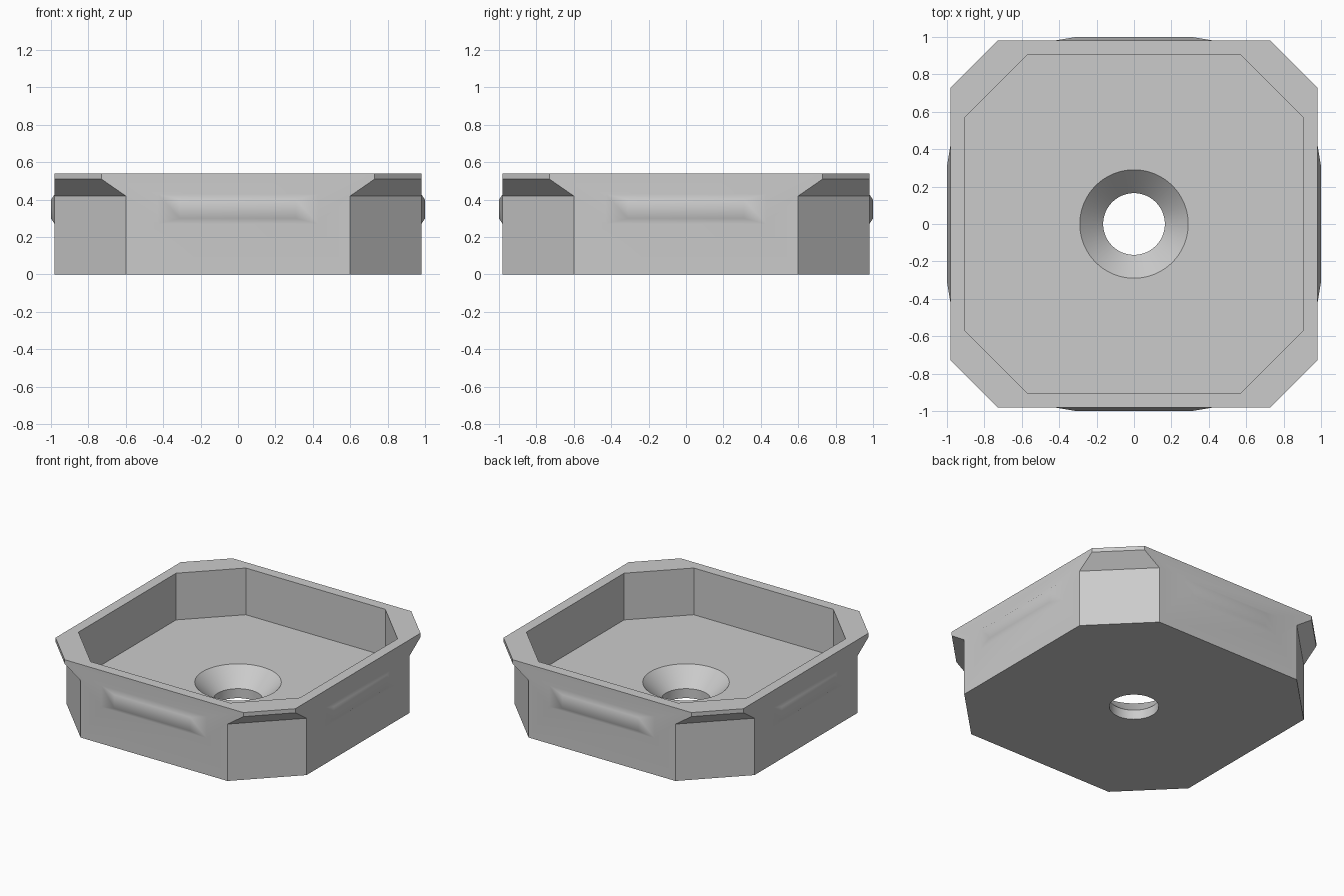
import bpy, bmesh, math
from mathutils import Matrix

if "Cube" in bpy.data.objects:
    bpy.data.objects.remove(bpy.data.objects["Cube"])

W, H, FLOOR, SINK = 0.98, 0.54, 0.195, 0.07   # wall offset, height, pocket floor, countersink bottom
bm = bmesh.new()


def octagon(half, cut, z):
    """Square with cut corners, as a ring of vertices."""
    pts = [(cut, -half), (half, -cut), (half, cut), (cut, half),
           (-cut, half), (-half, cut), (-half, -cut), (-cut, -half)]
    return [bm.verts.new((x, y, z)) for x, y in pts]


def circle(r, z, n=64):
    return [bm.verts.new((r * math.cos(2 * math.pi * i / n), r * math.sin(2 * math.pi * i / n), z))
            for i in range(n)]


def skin(a, b, step=1):
    """Quads between two rings; step 2 fills only the corner sides."""
    for i in range(0, len(a), step):
        j = (i + 1) % len(a)
        bm.faces.new((a[i], a[j], b[j], b[i]))


def loop_edges(ring):
    out = []
    for i, v in enumerate(ring):
        w = ring[(i + 1) % len(ring)]
        out.append(bm.edges.get((v, w)) or bm.edges.new((v, w)))
    return out


# Flared corners
rings = [octagon(W, c, z) for c, z in ((0.60, 0), (0.60, 0.42), (0.73, 0.51), (0.73, H))]
for lower, upper in zip(rings, rings[1:]):
    skin(lower, upper, 2)

# Side walls, each with a raised grip bar
base = [(-0.43, 0.27), (0.43, 0.27), (0.43, 0.43), (-0.43, 0.43)]
face = [(-0.31, 0.30), (0.31, 0.30), (0.31, 0.40), (-0.31, 0.40)]
for k in range(4):
    turn = Matrix.Rotation(k * math.pi / 2, 3, 'Z')
    b = [bm.verts.new(turn @ Matrix.Identity(3) @ bm.verts.new((x, -W, z)).co) for x, z in base]
    f = [bm.verts.new(turn @ bm.verts.new((x, -1.0, z)).co) for x, z in face]
    skin(b, f)
    bm.faces.new(f)
    left = [r[(2 * k - 1) % 8] for r in rings]
    right = [r[2 * k] for r in rings]
    bm.faces.new((left[0], right[0], b[1], b[0]))
    bm.faces.new(right + [b[2], b[1]])
    bm.faces.new((right[3], left[3], b[3], b[2]))
    bm.faces.new(left[::-1] + [b[0], b[3]])

# Rim, pocket walls and countersunk hole
pocket_top, pocket_floor = octagon(0.905, 0.57, H), octagon(0.905, 0.57, FLOOR)
skin(rings[3], pocket_top)
skin(pocket_top, pocket_floor)
sink_top, sink_low, hole = circle(0.29, FLOOR), circle(0.165, SINK), circle(0.165, 0)
skin(sink_top, sink_low)
skin(sink_low, hole)

# Pocket floor and underside, both around the hole
for outer, inner in ((pocket_floor, sink_top), (rings[0], hole)):
    bmesh.ops.triangle_fill(bm, use_beauty=True, edges=loop_edges(outer) + loop_edges(inner))

bmesh.ops.delete(bm, geom=[v for v in bm.verts if not v.link_faces], context='VERTS')
bmesh.ops.recalc_face_normals(bm, faces=bm.faces[:])

mesh = bpy.data.meshes.new("tray")
bm.to_mesh(mesh)
bm.free()
tray = bpy.data.objects.new("tray", mesh)
bpy.context.collection.objects.link(tray)
grey = bpy.data.materials.new("light grey")
grey.diffuse_color = (0.6, 0.6, 0.6, 1)
grey.use_nodes = True
grey.node_tree.nodes["Principled BSDF"].inputs["Base Color"].default_value = grey.diffuse_color
mesh.materials.append(grey)
bpy.context.view_layer.objects.active = tray
tray.select_set(True)
bpy.ops.object.shade_smooth_by_angle(angle=math.radians(40))
